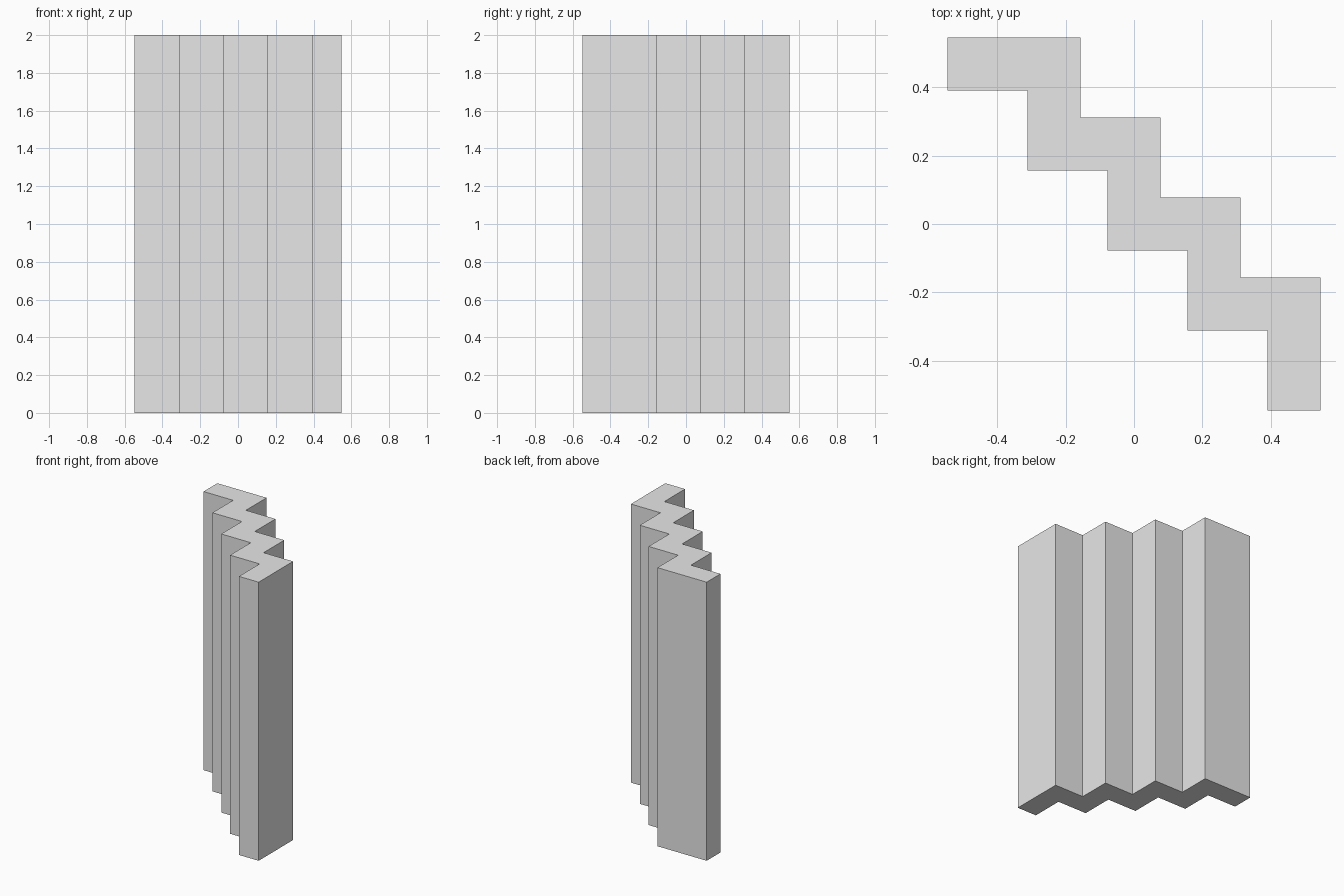
import bpy
import bmesh

cube = bpy.data.objects.get("Cube")
if cube:
    bpy.data.objects.remove(cube, do_unlink=True)

UNIT = 2 / 25.6   # half the wall thickness
HEIGHT = 2.0
FOLDS = 4


def staircase(corner, step, first_axis):
    """Points of a zigzag running from corner in alternating x and y steps."""
    x, y = corner
    points = []
    for i in range(FOLDS * 2 - 1):
        if (i + first_axis) % 2 == 0:
            x += step
        else:
            y -= step
        points.append((x, y))
    return points


# Zigzag outline: back edge out to the right end, front edge returning
back = [(-7, 7), (-2, 7)] + staircase((-2, 7), 3, 1) + [(7, -7)]
front = [(-7, 4 + 1)] + staircase((-7, 5), 3, 0) + [(5, -7)]
outline = back + front[::-1]

# Folded wall, extruded straight up
bm = bmesh.new()
base = bm.faces.new([bm.verts.new((x * UNIT, y * UNIT, 0)) for x, y in outline])
lifted = bmesh.ops.extrude_face_region(bm, geom=[base], use_keep_orig=True)
top = [v for v in lifted["geom"] if isinstance(v, bmesh.types.BMVert)]
bmesh.ops.translate(bm, verts=top, vec=(0, 0, HEIGHT))
bmesh.ops.recalc_face_normals(bm, faces=bm.faces)

mesh = bpy.data.meshes.new("zigzag_wall")
bm.to_mesh(mesh)
bm.free()
wall = bpy.data.objects.new("zigzag_wall", mesh)
bpy.context.collection.objects.link(wall)

# Plain grey finish
grey = bpy.data.materials.new("light_grey")
grey.use_nodes = True
colour = (0.8, 0.8, 0.8, 1)
grey.diffuse_color = colour
grey.node_tree.nodes["Principled BSDF"].inputs["Base Color"].default_value = colour
mesh.materials.append(grey)
